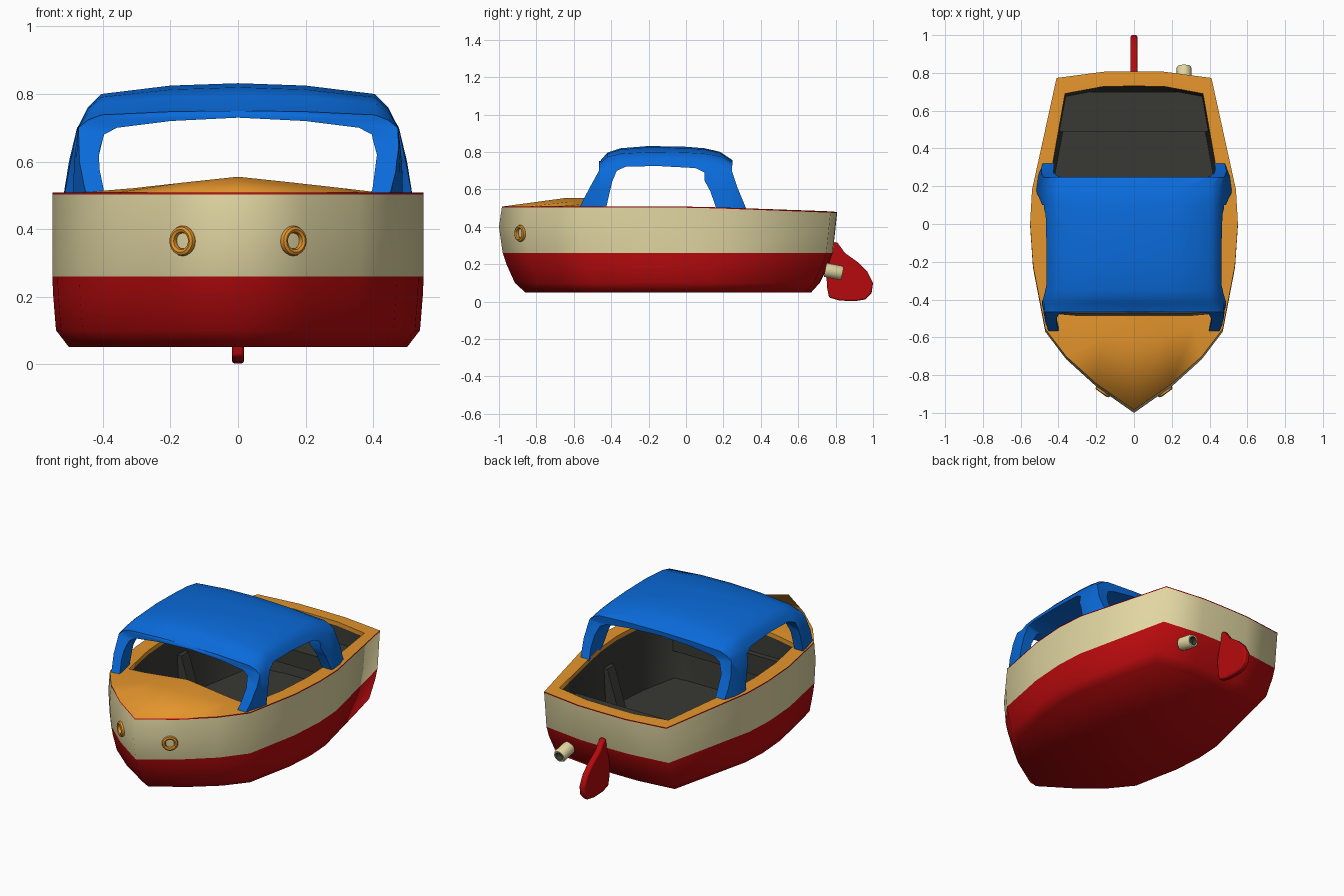
import bpy, bmesh, math
from mathutils import Vector

if "Cube" in bpy.data.objects:
    bpy.data.objects.remove(bpy.data.objects["Cube"])


def mat(name, rgb):
    m = bpy.data.materials.new(name)
    m.diffuse_color = (*rgb, 1)
    m.use_nodes = True
    m.node_tree.nodes["Principled BSDF"].inputs["Base Color"].default_value = m.diffuse_color
    return m


RED = mat("red", (0.47, 0.003, 0.004))
CREAM = mat("cream", (0.75, 0.67, 0.36))
ORANGE = mat("orange", (0.78, 0.30, 0.025))
BLUE = mat("blue", (0.003, 0.145, 0.70))
DARK = mat("charcoal", (0.04, 0.04, 0.034))


def finish(bm, name, mats, angle=40):
    bmesh.ops.recalc_face_normals(bm, faces=bm.faces)
    me = bpy.data.meshes.new(name)
    bm.to_mesh(me)
    bm.free()
    for m in mats:
        me.materials.append(m)
    me.polygons.foreach_set("use_smooth", [True] * len(me.polygons))
    me.set_sharp_from_angle(angle=math.radians(angle))
    ob = bpy.data.objects.new(name, me)
    bpy.context.collection.objects.link(ob)
    return ob


def mirror(half):
    """Close a half outline (first and last points on x = 0)."""
    return half + [(-p[0], *p[1:]) for p in reversed(half[1:-1])]


def loft(bm, rings, bands=None, wrap=False):
    """Skin closed rings; bands gives the material index between rings."""
    vs = [[bm.verts.new(p) for p in r] for r in rings]
    n = len(vs[0])
    pairs = list(zip(vs, vs[1:])) + ([(vs[-1], vs[0])] if wrap else [])
    for k, (a, b) in enumerate(pairs):
        for i in range(n):
            f = bm.faces.new((a[i], a[(i + 1) % n], b[(i + 1) % n], b[i]))
            f.material_index = bands[k] if bands else 0
    if not wrap:
        for k, r in ((0, vs[0]), (-1, vs[-1])):
            bm.faces.new(r).material_index = bands[k] if bands else 0


def prism(profile, x0, x1, name, mats, angle=40):
    """Extrude a (y, z) profile along x."""
    bm = bmesh.new()
    loft(bm, [[(x, y, z) for y, z in profile] for x in (x0, x1)])
    return finish(bm, name, mats, angle)


# Hull with deck and cockpit, lofted bottom to floor
outer = [(0, -.99), (.2, -.85), (.36, -.705), (.47, -.56), (.535, -.22),
         (.55, 0), (.54, .18), (.41, .775), (.16, .808), (0, .81)]
inner = [(0, -.485), (.15, -.485), (.29, -.485), (.40, -.475), (.45, -.22),
         (.465, 0), (.455, .18), (.365, .69), (.16, .728), (0, .73)]


def sheer(y):
    return .508 - .028 * max(0, y / .8) ** 1.3


# height (or drop below the rail), width scale, bow y, stern y
levels = [(.05, .91, -.86, .67), (.10, .98, -.915, .715), (.20, .995, -.96, .765),
          (.26, 1, -.98, .785), (.40, 1, -1.0, .80), (-.006, 1, -.985, .808), (0, 1, -.984, .808)]
rings = []
for z, sx, yf, yb in levels:
    r = []
    for x, y in outer:
        yy = yf + (y + .99) / 1.8 * (yb - yf)
        r.append((x * sx, yy, z if z > 0 else sheer(yy) + z))
    rings.append(mirror(r))


def deck_z(i, x, y):
    return sheer(y) + (.047 * (1 - x / .4) if i < 4 else 0)


crown = [(o[0] * .3 + q[0] * .7, o[1] * .3 + q[1] * .7, deck_z(i, *q))
         for i, (o, q) in enumerate(zip(outer, inner))]
lip = [(x, y, deck_z(i, x, y)) for i, (x, y) in enumerate(inner)]
rings += [mirror(crown), mirror(lip),
          mirror([(x, y, z - .025) for x, y, z in lip]),
          mirror([(x * .96, y * .92, .11) for x, y in inner])]
bm = bmesh.new()
# the thin red band just under the deck is the rail line
loft(bm, rings, [0, 0, 0, 1, 1, 0, 2, 2, 2, 3])
finish(bm, "hull", [RED, CREAM, ORANGE, DARK], 75)

# Benches inside the cockpit
for name, ya, wa, yb, wb, low, h in (("rear_bench", .49, .41, .70, .365, .27, .37),
                                     ("front_bench", -.49, .37, -.44, .40, .27, .39)):
    bm = bmesh.new()
    base = [(-wa, ya), (wa, ya), (wb, yb), (-wb, yb)]
    loft(bm, [[(x, y, z) for x, y in base] for z in (low, h)])
    finish(bm, name, [DARK])

# Wedge braces on the cockpit walls
for s, side in ((1, "right"), (-1, "left")):
    bm = bmesh.new()
    tri = [(.47, .09), (.34, .09), (.43, .37), (.47, .37)]
    loft(bm, [[(s * x, y, z) for x, z in tri] for y in (.07, .14)])
    finish(bm, side + "_brace", [DARK])

# Canopy: arch section lofted along y, trimmed by its side silhouette
arch = [(0, .832), (.2, .825), (.405, .80), (.445, .76), (.475, .70), (.49, .6), (.50, .48),
        (.44, .48), (.425, .62), (.40, .68), (.36, .70), (.2, .72), (0, .73)]
arch = arch + [(-x, z) for x, z in reversed(arch[1:-1])]
# station y, foot flare, roof drop
stations = [(-.62, .85, .085), (-.56, .90, .085), (-.46, .96, .08), (-.42, .98, .035),
            (-.35, .99, .012), (-.2, 1, 0), (0, 1.01, .004), (.1, 1.02, .012), (.18, 1.04, .03),
            (.25, 1.02, .075), (.33, .96, .085), (.38, .92, .085)]
bm = bmesh.new()
loft(bm, [[(x * (1 + (f - 1) * min(1, max(0, (.72 - z) / .22))), y,
            z - (d * (z - .70) / .13 if z > .74 else 0)) for x, z in arch]
          for y, f, d in stations])
canopy = finish(bm, "canopy", [BLUE])
side = [(-.577, .49), (-.52, .60), (-.465, .70), (-.465, .75), (-.42, .80), (-.35, .83),
        (-.2, .84), (0, .84), (.12, .83), (.18, .81), (.25, .76), (.245, .70),
        (.275, .61), (.325, .49), (.165, .49), (.13, .59), (.10, .645), (.10, .69),
        (.05, .714), (-.15, .725), (-.32, .722), (-.37, .70), (-.395, .64), (-.43, .49)]
cutter = prism(side, -.8, .8, "canopy_cutter", [BLUE])
cutter.hide_render = True
mod = canopy.modifiers.new("trim", 'BOOLEAN')
mod.operation = 'INTERSECT'
mod.solver = 'EXACT'
mod.object = cutter
dg = bpy.context.evaluated_depsgraph_get()
trimmed = bpy.data.meshes.new_from_object(canopy.evaluated_get(dg))
canopy.modifiers.clear()
canopy.data = trimmed
bpy.data.objects.remove(cutter)
trimmed.polygons.foreach_set("use_smooth", [True] * len(trimmed.polygons))
trimmed.set_sharp_from_angle(angle=math.radians(48))


# Round parts: a (radius, height) section spun around an axis
def spun(name, section, centre, axis, mats, bands=None, n=20):
    q = Vector((0, 0, 1)).rotation_difference(Vector(axis).normalized())
    c = Vector(centre)
    bm = bmesh.new()
    loft(bm, [[c + q @ Vector((r * math.cos(2 * math.pi * i / n),
                               r * math.sin(2 * math.pi * i / n), h)) for i in range(n)]
              for r, h in section], bands, wrap=True)
    return finish(bm, name, mats)


# Portholes on the bow: orange ring with a cream pane
ring = [(.034 + .011 * math.cos(a * math.pi / 4), .013 * math.sin(a * math.pi / 4))
        for a in range(8)]
for s, label in ((1, "right"), (-1, "left")):
    spun(label + "_porthole", ring, (s * .164, -.886, .365), (s * .58, -.81, 0), [ORANGE])

# Exhaust pipe
pipe = [(.039, -.05), (.039, .035), (.033, .045), (.025, .045), (.02, .015), (.001, .015),
        (.001, -.05)]
spun("exhaust_pipe", pipe, (.265, .793, .16), (0, 1, -.2), [CREAM, DARK],
     [0, 0, 0, 1, 1, 0, 0], 14)

# Rudder
blade = [(.79, .32), (.81, .315), (.85, .26), (.92, .21), (.97, .16), (1.0, .10), (.992, .045),
         (.96, .012), (.90, .002), (.82, .006), (.765, .022), (.755, .07), (.75, .15), (.77, .24)]
rudder = prism(blade, -.018, .018, "rudder", [RED])
bev = rudder.modifiers.new("soft_edge", 'BEVEL')
bev.width = .008
bev.segments = 2
bev.limit_method = 'ANGLE'
bev.angle_limit = math.radians(60)
